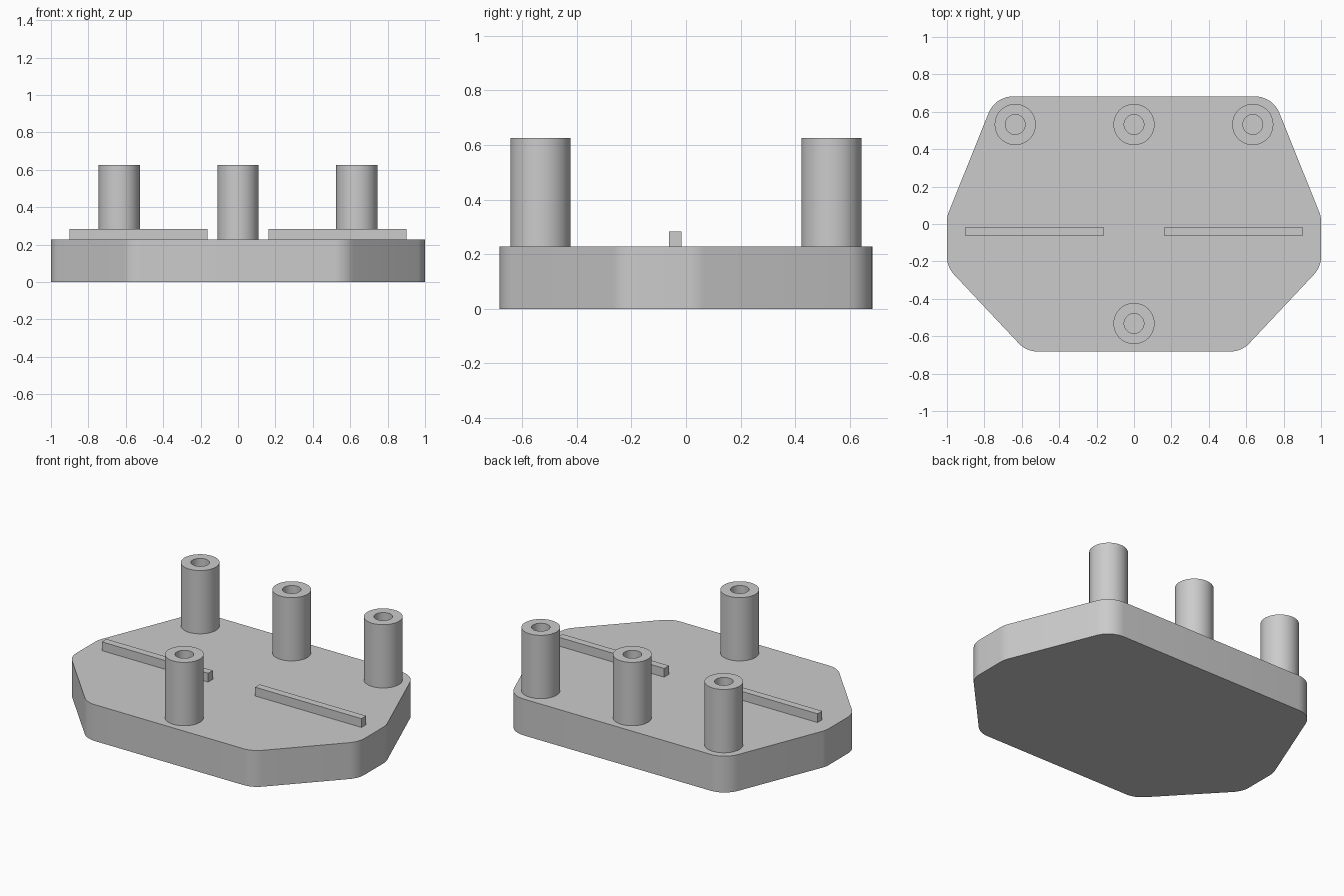
import bpy, bmesh, math
from mathutils import Vector

cube = bpy.data.objects.get("Cube")
if cube:
    bpy.data.objects.remove(cube, do_unlink=True)

BASE_TOP = 0.228
POST_TOP = 0.625

grey = bpy.data.materials.new("plain grey")
grey.use_nodes = True
grey.diffuse_color = (0.6, 0.6, 0.6, 1)
grey.node_tree.nodes["Principled BSDF"].inputs["Base Color"].default_value = (0.6, 0.6, 0.6, 1)


def finish(name, bm):
    bmesh.ops.recalc_face_normals(bm, faces=bm.faces)
    mesh = bpy.data.meshes.new(name)
    bm.to_mesh(mesh)
    bm.free()
    mesh.materials.append(grey)
    obj = bpy.data.objects.new(name, mesh)
    bpy.context.collection.objects.link(obj)
    bpy.ops.object.select_all(action='DESELECT')
    obj.select_set(True)
    bpy.context.view_layer.objects.active = obj
    bpy.ops.object.shade_smooth_by_angle(angle=math.radians(30))
    return obj


def rounded(corners, radius, steps=8):
    """Outline with every corner replaced by an arc."""
    pts = []
    for i, corner in enumerate(corners):
        c = Vector(corner)
        a = (Vector(corners[i - 1]) - c).normalized()
        b = (Vector(corners[(i + 1) % len(corners)]) - c).normalized()
        half = a.angle(b) / 2
        centre = c + (a + b).normalized() * radius / math.sin(half)
        start = c + a * radius / math.tan(half) - centre
        end = c + b * radius / math.tan(half) - centre
        sweep = start.angle(end)
        for k in range(steps + 1):
            t = k / steps
            p = start * math.sin((1 - t) * sweep) + end * math.sin(t * sweep)
            pts.append(centre + p / math.sin(sweep))
    return pts


# Base plate: mirrored eight-sided outline with rounded corners
right_half = [(0.575, -0.682), (1.0, -0.23), (1.0, 0.04), (0.742, 0.682)]
outline = right_half + [(-x, y) for x, y in reversed(right_half)]
bm = bmesh.new()
face = bm.faces.new([bm.verts.new((p.x, p.y, 0)) for p in rounded(outline, 0.14)])
extruded = bmesh.ops.extrude_face_region(bm, geom=[face], use_keep_orig=True)
moved = [v for v in extruded["geom"] if isinstance(v, bmesh.types.BMVert)]
bmesh.ops.translate(bm, verts=moved, vec=(0, 0, BASE_TOP))
finish("base_plate", bm)


# Hollow posts: wall profile spun around its axis
def post(name, x, y, outer=0.11, inner=0.053):
    bm = bmesh.new()
    low = BASE_TOP - 0.01
    profile = [(outer, low), (outer, POST_TOP), (inner, POST_TOP), (inner, low)]
    verts = [bm.verts.new((r, 0, z)) for r, z in profile]
    edges = [bm.edges.new((verts[i], verts[(i + 1) % 4])) for i in range(4)]
    bmesh.ops.spin(bm, geom=verts + edges, cent=(0, 0, 0), axis=(0, 0, 1),
                   angle=math.tau, steps=48, use_merge=True)
    bmesh.ops.remove_doubles(bm, verts=bm.verts, dist=0.0001)
    finish(name, bm).location = (x, y, 0)


post("back_left_post", 0.635, 0.532)
post("back_middle_post", 0, 0.532)
post("back_right_post", -0.635, 0.532)
post("front_post", 0, -0.532)

# Low ribs on either side
for side, sign in (("left", 1), ("right", -1)):
    bm = bmesh.new()
    bmesh.ops.create_cube(bm, size=1)
    bmesh.ops.scale(bm, verts=bm.verts, vec=(0.738, 0.046, 0.065))
    rib = finish(side + "_rib", bm)
    rib.location = (sign * 0.532, -0.04, BASE_TOP + 0.0225)
